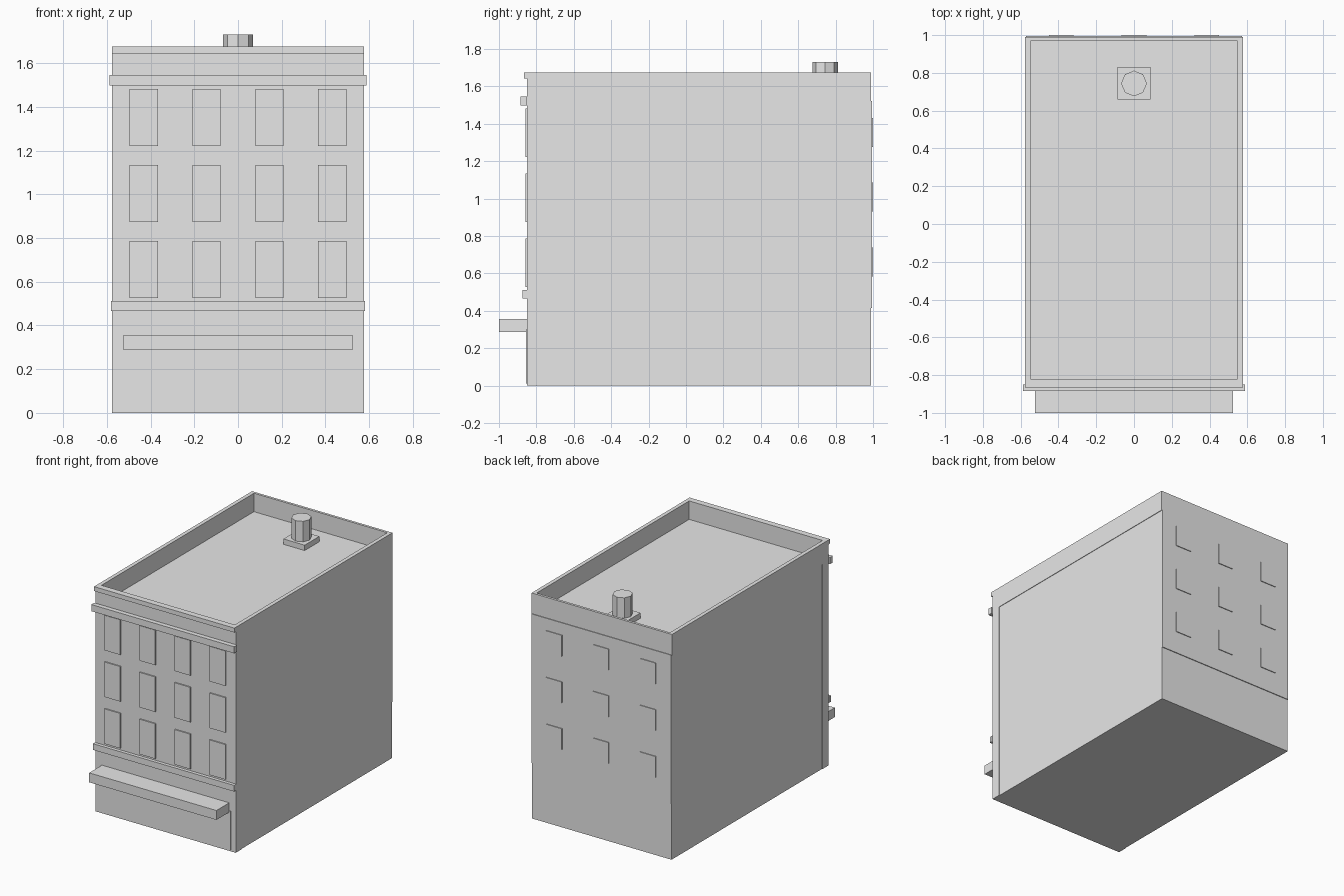
import bpy
import bmesh
from mathutils import Vector

cube = bpy.data.objects.get("Cube")
if cube:
    bpy.data.objects.remove(cube, do_unlink=True)

# One plain grey for the whole building
grey = bpy.data.materials.new("plain_grey")
grey.use_nodes = True
grey.diffuse_color = (0.8, 0.8, 0.8, 1)
grey.node_tree.nodes["Principled BSDF"].inputs["Base Color"].default_value = (0.8, 0.8, 0.8, 1)


def finish(name, bm):
    mesh = bpy.data.meshes.new(name)
    bm.normal_update()
    bm.to_mesh(mesh)
    bm.free()
    mesh.materials.append(grey)
    obj = bpy.data.objects.new(name, mesh)
    bpy.context.collection.objects.link(obj)
    return obj


def box_mesh(x, y, z):
    """Box spanning the given (low, high) ranges."""
    bm = bmesh.new()
    bmesh.ops.create_cube(bm, size=1)
    for v in bm.verts:
        v.co = Vector([r[0] if c < 0 else r[1] for c, r in zip(v.co, (x, y, z))])
    return bm


def box(name, half_width, y, z, centre=0):
    return finish(name, box_mesh((centre - half_width, centre + half_width), y, z))


FRONT, BACK = -0.85, 0.988

# Main walls: side walls sit slightly behind the front wall and parapet
box("main_walls", 0.573, (-0.78, BACK), (0, 1.53))
box("front_wall", 0.577, (FRONT, -0.78), (0, 1.53))
box("back_panel", 0.573, (BACK, 0.994), (0.415, 1.522))

# Parapet with the sunken roof
bm = box_mesh((-0.577, 0.577), (FRONT, 0.989), (1.52, 1.675))
bm.normal_update()
top = max(bm.faces, key=lambda f: f.calc_center_median().z)
bmesh.ops.inset_region(bm, faces=[top], thickness=0.02)
rim = [(v, v.co.copy()) for v in top.verts]
for v, co in rim:
    v.co.x = 0.548 if co.x > 0 else -0.548
    v.co.y = 0.97 if co.y > 0 else -0.82
floor = bmesh.ops.extrude_discrete_faces(bm, faces=[top])["faces"][0]
for v in floor.verts:
    v.co.z = 1.538
finish("parapet_and_roof", bm)

# Front trim, canopy and shopfront
box("parapet_cap", 0.577, (-0.866, FRONT), (1.642, 1.675))
box("upper_cornice", 0.587, (-0.884, FRONT), (1.497, 1.546))
box("lower_cornice", 0.58, (-0.875, FRONT), (0.465, 0.511))
box("canopy", 0.523, (-1.0, FRONT), (0.287, 0.357))
box("shopfront_panel", 0.537, (-0.855, FRONT), (0.01, 0.3))

# Front windows: four columns, three floors
for row, low in enumerate((0.526, 0.874, 1.221)):
    for col in range(4):
        box(f"front_window_{row}_{col}", 0.065, (-0.859, FRONT),
            (low, low + 0.26), (col - 1.5) * 0.288)

# Back windows: three columns, three floors
for row in range(3):
    low = 0.583 + row * 0.347
    for col in (-1, 0, 1):
        box(f"back_window_{row}_{col + 1}", 0.065, (BACK, 1.0),
            (low, low + 0.155), col * 0.386)

# Chimney on a square base
box("chimney_base", 0.087, (0.658, 0.83), (1.535, 1.578))
bm = bmesh.new()
bmesh.ops.create_cone(bm, cap_ends=True, segments=8, radius1=0.068, radius2=0.068, depth=0.16)
bmesh.ops.translate(bm, verts=bm.verts, vec=(0, 0.744, 1.65))
finish("chimney", bm)
